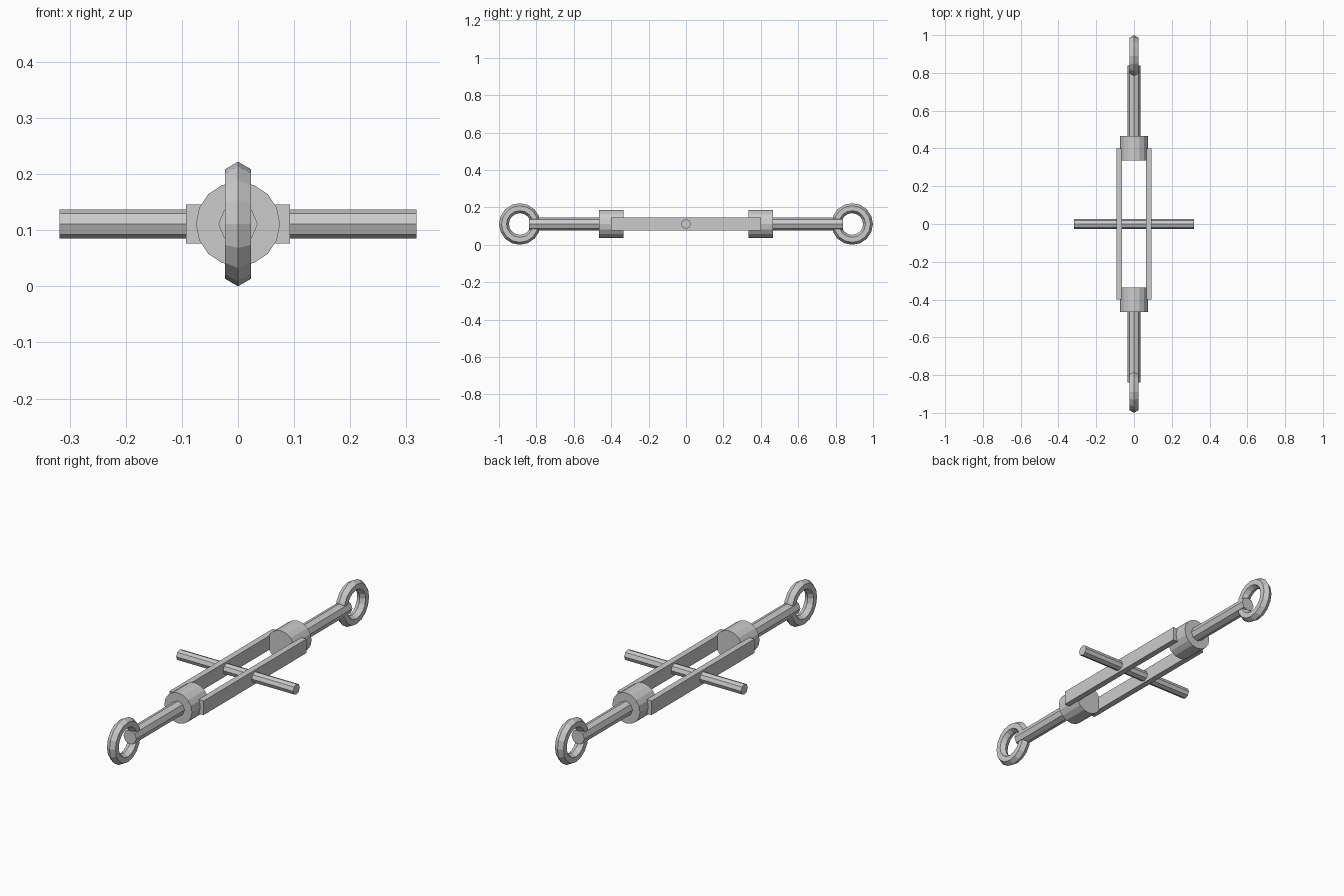
import bpy
from math import pi

AXIS_Z = 0.111

cube = bpy.data.objects.get("Cube")
if cube:
    bpy.data.objects.remove(cube, do_unlink=True)

steel = bpy.data.materials.new("grey steel")
steel.use_nodes = True
steel.diffuse_color = (0.6, 0.6, 0.6, 1)
steel.node_tree.nodes["Principled BSDF"].inputs["Base Color"].default_value = (0.6, 0.6, 0.6, 1)


def finish(name):
    obj = bpy.context.object
    obj.name = name
    obj.data.materials.clear()
    obj.data.materials.append(steel)
    return obj


def cylinder(name, radius, length, sides, y=0, rotation=(pi / 2, 0, 0)):
    bpy.ops.mesh.primitive_cylinder_add(vertices=sides, radius=radius, depth=length,
                                        location=(0, y, AXIS_Z), rotation=rotation)
    return finish(name)


# Threaded ends: collar, rod and eye ring at the front and back
for side, label in ((-1, "front"), (1, "back")):
    cylinder(label + "_collar", 0.075, 0.13, 16, side * 0.4)
    cylinder(label + "_rod", 0.035, 0.44, 8, side * 0.62)
    bpy.ops.mesh.primitive_torus_add(major_segments=16, minor_segments=6,
                                     major_radius=0.0845, minor_radius=0.0265,
                                     location=(0, side * 0.8885, AXIS_Z),
                                     rotation=(0, pi / 2, 0))
    finish(label + "_eye_ring")

# Side bars joining the collars
for side, label in ((-1, "right"), (1, "left")):
    bpy.ops.mesh.primitive_cube_add(size=1, location=(side * 0.0775, 0, AXIS_Z))
    bar = finish(label + "_side_bar")
    bar.scale = (0.03, 0.8, 0.069)

# Cross handle through both bars
cylinder("cross_handle", 0.026, 0.636, 8, rotation=(0, pi / 2, 0))
